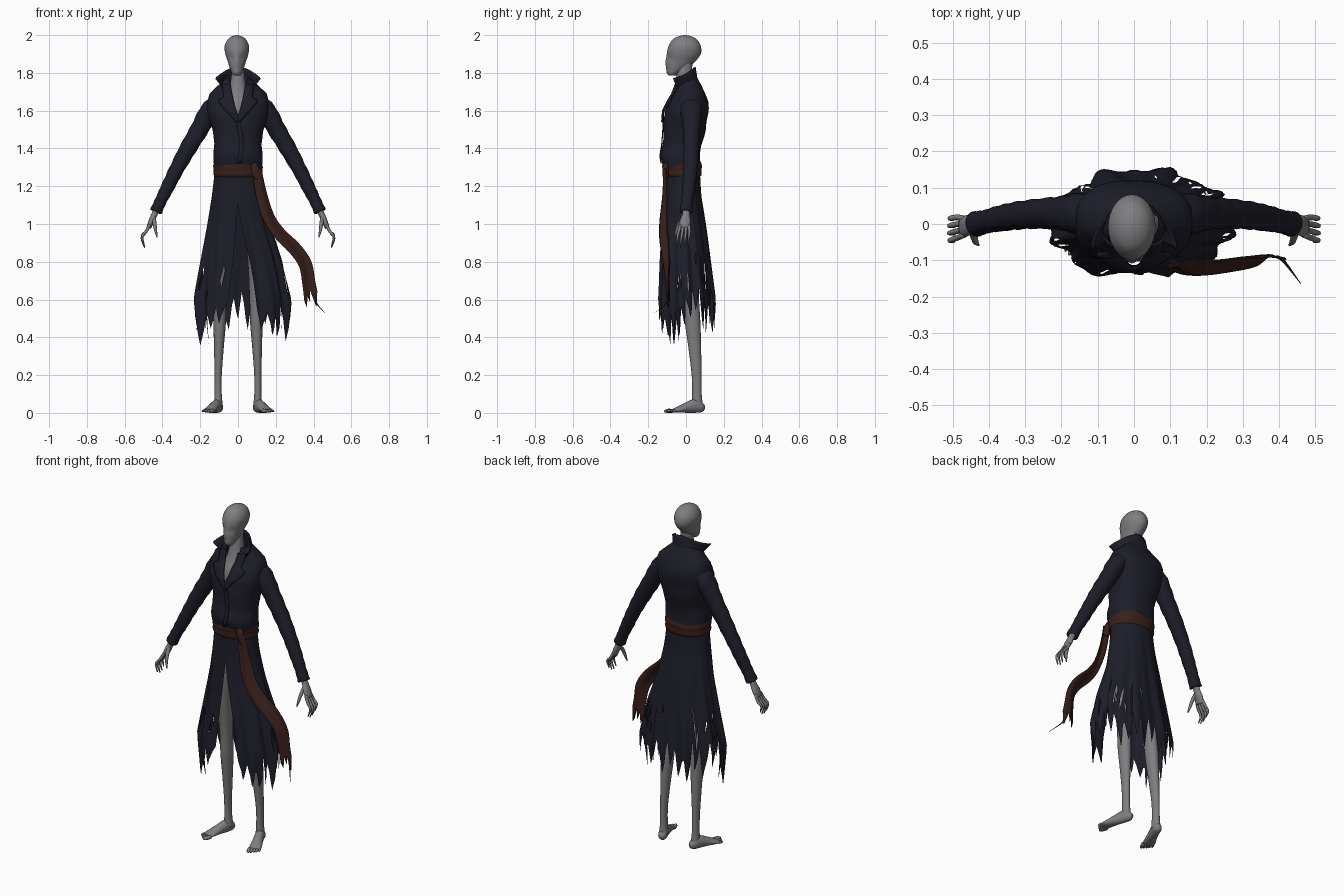
import bpy, bmesh, math, random
from mathutils import Vector

random.seed(4)
cube = bpy.data.objects.get("Cube")
if cube:
    bpy.data.objects.remove(cube)


def material(name, rgb):
    m = bpy.data.materials.new(name)
    m.use_nodes = True
    m.diffuse_color = (*rgb, 1)
    bsdf = m.node_tree.nodes["Principled BSDF"]
    bsdf.inputs["Base Color"].default_value = (*rgb, 1)
    bsdf.inputs["Roughness"].default_value = 0.85
    return m


SKIN = material("ashen grey skin", (0.21, 0.21, 0.22))
COAT = material("dark navy cloth", (0.0125, 0.0125, 0.022))
SASH = material("dark brown cloth", (0.040, 0.0145, 0.011))


def finish(name, bm, mat):
    bmesh.ops.remove_doubles(bm, verts=bm.verts[:], dist=0.0002)
    bmesh.ops.recalc_face_normals(bm, faces=bm.faces[:])
    me = bpy.data.meshes.new(name)
    bm.to_mesh(me)
    bm.free()
    me.materials.append(mat)
    me.shade_smooth()
    ob = bpy.data.objects.new(name, me)
    bpy.context.collection.objects.link(ob)
    return ob


def catmull(pts, t):
    """Smooth interpolation through tuples, t in 0..1."""
    f = min(max(t, 0), 1) * (len(pts) - 1)
    i = min(int(f), len(pts) - 2)
    f -= i
    a, b, c, d = (pts[min(max(k, 0), len(pts) - 1)] for k in range(i - 1, i + 3))
    return [q + 0.5 * f * (r - p + f * (2 * p - 5 * q + 4 * r - s + f * (3 * (q - r) + s - p)))
            for p, q, r, s in zip(a, b, c, d)]


def lookup(table, z):
    """Linear lookup in rows sorted by their first value."""
    if z <= table[0][0]:
        return table[0][1:]
    for lo, hi in zip(table, table[1:]):
        if z <= hi[0]:
            f = (z - lo[0]) / (hi[0] - lo[0])
            return [a + (b - a) * f for a, b in zip(lo[1:], hi[1:])]
    return table[-1][1:]


def tube(name, pts, mat, ref=None, side=1, sides=16, steps=4, wrinkle=0):
    """Loft along (x, y, z, width, depth) rows; without ref the rings stay level."""
    n = (len(pts) - 1) * steps
    rows = [catmull(pts, i / n) for i in range(n + 1)]
    bm = bmesh.new()
    rings = []
    for i, (x, y, z, w, d) in enumerate(rows):
        a, b = Vector((1, 0, 0)), Vector((0, 1, 0))
        if ref:
            t = Vector(rows[min(i + 1, n)][:3]) - Vector(rows[max(i - 1, 0)][:3])
            t.normalize()
            a = Vector(ref).cross(t).normalized()
            b = t.cross(a)
        ring = []
        for k in range(sides):
            ang = 2 * math.pi * k / sides
            s = 1 + wrinkle * math.sin(i * 1.9 + 2 * ang)
            p = Vector((x, y, z)) + a * (w * s * math.cos(ang)) + b * (d * s * math.sin(ang))
            ring.append(bm.verts.new((p.x * side, p.y, p.z)))
        rings.append(ring)
    for r, q in zip(rings, rings[1:]):
        for k in range(sides):
            j = (k + 1) % sides
            bm.faces.new((r[k], r[j], q[j], q[k]))
    bm.faces.new(rings[0])
    bm.faces.new(rings[-1])
    return finish(name, bm, mat)


def grid(name, fn, nu, nv, mat, holes=(), thick=0):
    """Surface from fn(u, v); cells listed in holes are left out."""
    bm = bmesh.new()
    v = [[bm.verts.new(fn(i / nu, j / nv)) for j in range(nv + 1)] for i in range(nu + 1)]
    for i in range(nu):
        for j in range(nv):
            if (i, j) not in holes:
                bm.faces.new((v[i][j], v[i + 1][j], v[i + 1][j + 1], v[i][j + 1]))
    ob = finish(name, bm, mat)
    if thick:
        mod = ob.modifiers.new("cloth thickness", "SOLIDIFY")
        mod.thickness = thick
        mod.offset = 0
    return ob


def wrap(rings, u, z, gap=0, e=2.0, flute=0):
    """Point on a body shell; rings are (z, cx, cy, rx, ry), u runs round from the front."""
    cx, cy, rx, ry = lookup(rings, z)
    g = math.asin(min((gap / rx) ** (e / 2), 1))
    th = g + u * 2 * (math.pi - g)
    s, c = math.sin(th), math.cos(th)
    k = 1 + flute * (math.sin(9 * th + 1) + 0.6 * math.sin(17 * th + 6 * z))
    return (cx + k * rx * math.copysign(abs(s) ** (2 / e), s),
            cy - k * ry * math.copysign(abs(c) ** (2 / e), c), z)


# Head with shallow eye hollows and a soft nose ridge
head = tube("head", [(-.006, -.072, 1.785, .016, .018), (-.006, -.068, 1.80, .027, .034),
                     (-.006, -.045, 1.83, .039, .06), (-.006, -.028, 1.86, .048, .077),
                     (-.006, -.012, 1.90, .061, .09), (-.006, -.007, 1.94, .065, .086),
                     (-.006, -.006, 1.975, .05, .066), (-.006, -.006, 1.993, .027, .036),
                     (-.006, -.006, 2.0, .003, .004)], SKIN, sides=32, steps=5)
for p in head.data.vertices:
    if p.co.y < -.04:
        x, z = abs(p.co.x + .006), p.co.z
        p.co.y += .009 * math.exp(-((x - .027) / .014) ** 2 - ((z - 1.88) / .018) ** 2)
        p.co.y -= .004 * math.exp(-(x / .01) ** 2 - ((z - 1.855) / .02) ** 2)

# Neck and bare chest
tube("neck_and_chest", [(-.003, -.02, 1.52, .10, .085), (0, -.02, 1.62, .085, .078),
                        (0, -.014, 1.70, .052, .052), (0, -.01, 1.78, .036, .04),
                        (-.003, -.002, 1.87, .033, .038)], SKIN, sides=24)

# Coat body with an open V at the front
TORSO = [(1.27, 0, -.02, .123, .095), (1.33, 0, -.028, .132, .101), (1.36, 0, -.03, .132, .104),
         (1.42, 0, -.022, .122, .103), (1.50, 0, -.006, .138, .112), (1.60, 0, .003, .162, .115),
         (1.65, 0, .014, .166, .104), (1.69, 0, .02, .152, .085), (1.73, 0, .015, .108, .068),
         (1.77, 0, .005, .066, .056)]
NECKLINE = [(1.56, 0), (1.62, .02), (1.70, .038), (1.77, .048)]


def torso(u, v):
    z = 1.27 + .5 * v
    x, y, z = wrap(TORSO, u, z, lookup(NECKLINE, z)[0], 2.4)
    k = 1 + .022 * math.sin(40 * z + 12 * x) * math.sin(9 * x + 14 * y)
    return x * k, y * k, z


grid("coat_body", torso, 64, 32, COAT)


def front_y(x, z):
    cx, cy, rx, ry = lookup(TORSO, z)
    return cy - ry * (1 - min(abs(x) / rx, 1) ** 2.4) ** (1 / 2.4)


# Lapels, front edge and standing collar
LAPEL = [(1.54, .008), (1.64, .10), (1.655, .105), (1.67, .075), (1.74, .085)]
for side, label in ((1, "left"), (-1, "right")):
    def lapel(u, v):
        z = 1.54 + .2 * v
        a, b = lookup(NECKLINE, z)[0] - .004, lookup(LAPEL, z)[0]
        x = a + (b - a) * u
        return side * x, front_y(x, z) - .007 - .006 * math.sin(math.pi * u), z
    grid(label + "_lapel", lapel, 6, 20, COAT, thick=.006)


def placket(u, v):
    z = 1.32 + .25 * v
    x = .012 * math.sin(4 * v) - .005 + .022 * u
    return x, front_y(x, z) - .003 - .003 * u, z


grid("coat_front_edge", placket, 2, 12, COAT, thick=.004)


def collar(u, v):
    th = .8 + u * 2 * (math.pi - .8)
    side = abs(u - .5) * 2
    flare, drop = side ** 4, side ** 1.6
    rx = .078 + v * (-.014 + .1 * flare)
    ry = .062 + v * (-.018 + .06 * flare)
    z = 1.715 + v * (.117 - .062 * drop) - .02 * (1 - v) * flare
    return rx * math.sin(th), .004 - ry * math.cos(th), z


grid("collar", collar, 48, 6, COAT, thick=.006)

# Ragged coat skirt, open at the front
SKIRT = [(.35, .022, 0, .235, .152), (.60, .02, -.002, .25, .155), (.80, .018, -.003, .212, .136),
         (1.0, .003, -.008, .163, .113), (1.15, 0, -.017, .138, .098), (1.29, 0, -.02, .122, .093)]
OPENING = [(.5, .09), (.7, .062), (.85, .036), (1.0, .014), (1.1, 0)]
HEM = [(0, .47), (.15, .41), (.3, .35), (.48, .53), (.7, .43), (1, .47)]
COLS, ROWS = 130, 26
raise_by = []
for tooth in range(COLS // 5 + 1):
    size, drop = random.uniform(.6, 1.5), random.uniform(-.03, .06)
    raise_by += [drop + size * h for h in (.12, .06, 0, .04, .1)]
slits = set()
for _ in range(24):
    col, row = random.randrange(2, COLS - 2), random.randrange(17, 22)
    slits |= {(col, row + k) for k in range(random.randint(1, 3))}


def skirt(u, v):
    hem = lookup(HEM, 1 - abs(2 * u - 1))[0] + raise_by[round(u * COLS)]
    z = 1.29 + (hem - 1.29) * v
    return wrap(SKIRT, u, z, lookup(OPENING, z)[0], 2.0, .05 * min(1, max(0, 1.25 - z) / .6))


grid("coat_skirt", skirt, COLS, ROWS, COAT, slits)

# Belt, knot and trailing sash
BELT = [(1.25, 0, -.021, .123, .096), (1.26, 0, -.021, .13, .104), (1.285, 0, -.021, .128, .102),
        (1.305, 0, -.021, .132, .106), (1.325, 0, -.021, .126, .101)]


def belt(u, v):
    x, y, z = wrap(BELT, u, 1.25 + .075 * v, 0, 2.2)
    return x, y, z + .006 * math.sin(30 * x) * v


grid("belt", belt, 64, 10, SASH)
tube("belt_knot", [(.085, -.105, 1.325, .012, .01), (.09, -.108, 1.30, .022, .016),
                   (.098, -.108, 1.26, .023, .016), (.105, -.108, 1.235, .014, .012)], SASH)
TRAIL = [(.1, -.112, 1.29, .045), (.125, -.118, 1.15, .058), (.165, -.126, 1.03, .062),
         (.22, -.122, .95, .066), (.30, -.108, .87, .07), (.355, -.098, .79, .07),
         (.375, -.095, .69, .07), (.395, -.09, .56, .08)]
frays = (.95, .99, .92, .96, .9, .94, 1, .95, .91)


def trail(u, v):
    t = v * frays[round(u * 8)]
    x, y, z, w = catmull(TRAIL, t)
    d = Vector(catmull(TRAIL, t + .02)[:3]) - Vector(catmull(TRAIL, t - .02)[:3])
    across = Vector((-d.z, 0, d.x)).normalized() * (w * (u - .5))
    tilt = .045 * math.sin(math.pi * v)
    return (x + across.x, y + tilt * (u - .5) + .006 * math.sin(7 * u + 5 * v), z + across.z)


grid("sash_tail", trail, 8, 40, SASH, thick=.005)
tube("sash_thread", [(.395, -.09, .64, .006, .004), (.415, -.105, .58, .005, .004),
                     (.46, -.165, .53, .001, .001)], SASH, sides=6)

# Limbs, mirrored
for side, label in ((1, "left_"), (-1, "right_")):
    tube(label + "sleeve", [(.10, .025, 1.64, .052, .06), (.15, .028, 1.595, .053, .057),
                            (.205, .03, 1.50, .048, .046), (.27, .028, 1.39, .044, .041),
                            (.33, .022, 1.28, .038, .038), (.375, .014, 1.19, .035, .035),
                            (.41, .006, 1.12, .031, .032), (.435, 0, 1.065, .033, .035)],
         COAT, (0, 1, 0), side, 20, 5, .04)
    tube(label + "palm", [(.425, .002, 1.09, .017, .02), (.443, 0, 1.05, .016, .02),
                          (.458, -.004, 1.015, .016, .029), (.473, -.008, .98, .012, .028)],
         SKIN, (0, 1, 0), side)
    for i, reach in enumerate((.8, .95, 1, .9)):
        y = .014 - .0145 * i
        tube(f"{label}finger_{i + 1}", [(.468, y, .995, .009, .009), (.487, y * 1.3, .96, .008, .008),
                                        (.503 + .006 * reach, y * 1.4 - .004, .985 - .06 * reach, .0065, .0065),
                                        (.514 - .02 * reach, y * 1.4 - .008, .985 - .11 * reach, .003, .003)],
             SKIN, (0, 1, 0), side, 8)
    tube(label + "thumb", [(.446, -.012, 1.035, .011, .011), (.441, -.036, 1.0, .01, .01),
                           (.436, -.05, .965, .008, .008), (.428, -.058, .93, .003, .003)],
         SKIN, (1, 0, 0), side, 8)
    tube(label + "leg", [(.104, .06, .035, .024, .03), (.105, .058, .10, .019, .025),
                         (.105, .056, .2, .019, .026), (.101, .046, .35, .026, .034),
                         (.097, .035, .48, .033, .041), (.094, .025, .62, .034, .042),
                         (.09, .0, .85, .042, .05), (.07, -.012, 1.15, .052, .06)], SKIN, side=side)
    tube(label + "foot", [(.094, .096, .024, .012, .014), (.1, .08, .028, .023, .027),
                          (.112, .045, .036, .026, .036), (.13, 0, .027, .028, .027),
                          (.148, -.045, .016, .034, .015), (.157, -.068, .011, .032, .009)],
         SKIN, (0, 0, 1), side)
    for i in range(-2, 3):
        x, y, r = .154 + .0125 * i, -.062 + .006 * i, .0085 - .0012 * i
        tip = .034 - .004 * i
        tube(f"{label}toe_{i + 3}", [(x, y, .0105, r, r), (x + tip * .25, y - tip * .6, .0105, r, r),
                                     (x + tip * .42, y - tip, .008, r * .4, r * .4)],
             SKIN, (0, 0, 1), side, 8)
